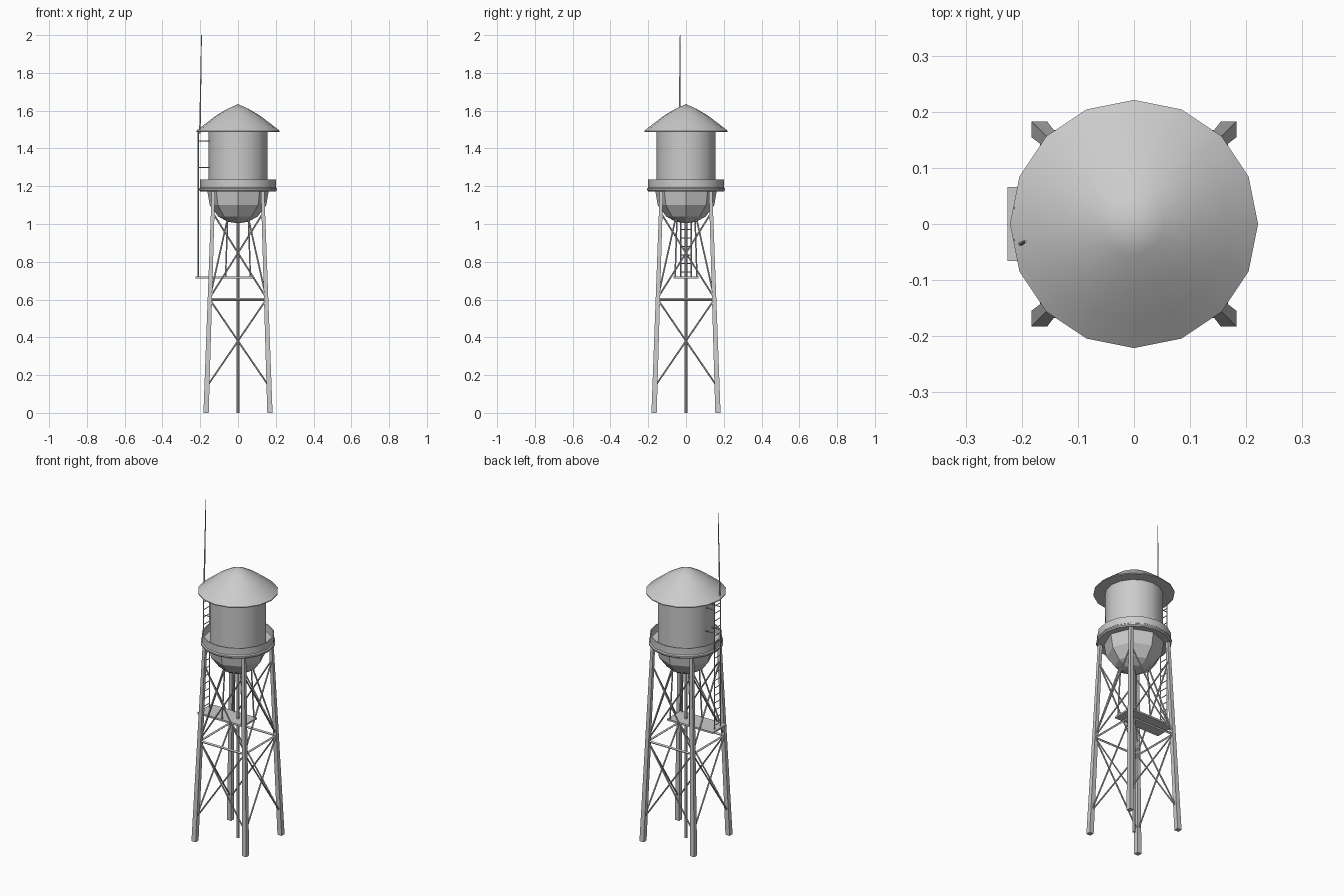
import bpy, bmesh
from math import sin, cos, tau
from mathutils import Vector

if "Cube" in bpy.data.objects:
    bpy.data.objects.remove(bpy.data.objects["Cube"])


def finish(bm, name, smooth=False):
    bmesh.ops.recalc_face_normals(bm, faces=bm.faces)
    me = bpy.data.meshes.new(name)
    bm.to_mesh(me)
    bm.free()
    ob = bpy.data.objects.new(name, me)
    bpy.context.collection.objects.link(ob)
    if smooth:
        bpy.ops.object.select_all(action='DESELECT')
        ob.select_set(True)
        bpy.context.view_layer.objects.active = ob
        bpy.ops.object.shade_smooth_by_angle(angle=0.5)
    return ob


def lathe(name, profile, sides, smooth=True, closed=False):
    """Revolve (radius, z) points around the z axis."""
    bm = bmesh.new()
    rings = []
    for r, z in profile:
        if r == 0:
            rings.append([bm.verts.new((0, 0, z))] * sides)
        else:
            rings.append([bm.verts.new((r * cos(tau * i / sides), r * sin(tau * i / sides), z))
                          for i in range(sides)])
    pairs = list(zip(rings, rings[1:]))
    if closed:
        pairs.append((rings[-1], rings[0]))
    for a, b in pairs:
        for i in range(sides):
            j = (i + 1) % sides
            bm.faces.new(list(dict.fromkeys((a[i], a[j], b[j], b[i]))))
    return finish(bm, name, smooth)


def bar(bm, a, b, r, n=6, r2=None):
    """Straight rod between two points."""
    a, b = Vector(a), Vector(b)
    d = b - a
    m = d.to_track_quat('Z', 'Y').to_matrix().to_4x4()
    m.translation = (a + b) / 2
    bmesh.ops.create_cone(bm, cap_ends=True, segments=n, radius1=r,
                          radius2=r if r2 is None else r2, depth=d.length, matrix=m)


def box(bm, lo, hi):
    for v in bmesh.ops.create_cube(bm, size=1)['verts']:
        v.co = [lo[i] if v.co[i] < 0 else hi[i] for i in range(3)]


def leg_at(z):
    return 0.169 - 0.033 * z


CORNERS = [(1, 1), (-1, 1), (-1, -1), (1, -1)]

# Tank: roof, wall, bowl and walkway
lathe("roof", [(0.155, 1.488), (0.221, 1.488), (0.221, 1.493), (0.17, 1.533),
               (0.115, 1.575), (0.055, 1.61), (0, 1.635)], 16)
lathe("tank_wall", [(0.157, 1.18), (0.157, 1.495)], 16)
lathe("tank_bowl", [(0.164, 1.185), (0.15, 1.10), (0.105, 1.04), (0.055, 1.012), (0, 1.004)], 8, False)
lathe("walkway", [(0.15, 1.178), (0.2, 1.173), (0.206, 1.18), (0.206, 1.188), (0.2, 1.193),
                  (0.2, 1.235), (0.194, 1.235), (0.194, 1.19), (0.15, 1.19)], 16, closed=True)

# Four tapering-in legs with square section
bm = bmesh.new()
for sx, sy in CORNERS:
    for v in bmesh.ops.create_cube(bm, size=1)['verts']:
        z = 1.19 if v.co.z > 0 else 0
        h = 0.018 if z > 0 else 0.028
        c = leg_at(z)
        v.co = (sx * c + v.co.x * h, sy * c + v.co.y * h, z)
finish(bm, "legs")

# Horizontal struts and cross braces on each side
struts, braces = bmesh.new(), bmesh.new()
for k in range(4):
    p, q = CORNERS[k], CORNERS[(k + 1) % 4]

    def pt(c, z):
        return (c[0] * leg_at(z), c[1] * leg_at(z), z)
    bar(struts, pt(p, 0.6), pt(q, 0.6), 0.007, 4)
    for lo, hi in ((0.14, 0.6), (0.61, 1.06)):
        bar(braces, pt(p, lo), pt(q, hi), 0.0045)
        bar(braces, pt(q, lo), pt(p, hi), 0.0045)
    # Inner stays from the bowl to the legs
    bar(braces, (p[0] * 0.055, p[1] * 0.055, 1.03), pt(p, 0.61), 0.0045)
finish(struts, "struts")
finish(braces, "cross_braces")

# Central riser pipe
bm = bmesh.new()
bar(bm, (0, 0, 0), (0, 0, 1.02), 0.009, 8)
finish(bm, "riser_pipe", True)

# Hanging platform with its four hangers
bm = bmesh.new()
box(bm, (-0.225, -0.066, 0.711), (0.08, 0.066, 0.721))
finish(bm, "platform")
bm = bmesh.new()
for sx, sy in CORNERS:
    bar(bm, (sx * 0.066, sy * 0.058, 0.715), (sx * 0.055, sy * 0.048, 1.03), 0.004)
finish(bm, "platform_hangers")

# Ladder with wall brackets
bm = bmesh.new()
for y in (-0.028, 0.028):
    bar(bm, (-0.211, y, 0.715), (-0.211, y, 1.495), 0.004, 4)
    for z in (1.3, 1.44):
        bar(bm, (-0.211, y, z), (-0.145, y, z), 0.003, 4)
for i in range(17):
    z = 0.745 + i * 0.045
    bar(bm, (-0.211, -0.028, z), (-0.211, 0.028, z), 0.003, 4)
finish(bm, "ladder")

# Antenna
bm = bmesh.new()
bar(bm, (-0.202, -0.035, 1.48), (-0.193, -0.031, 2.0), 0.0045, 6, 0.002)
finish(bm, "antenna")
